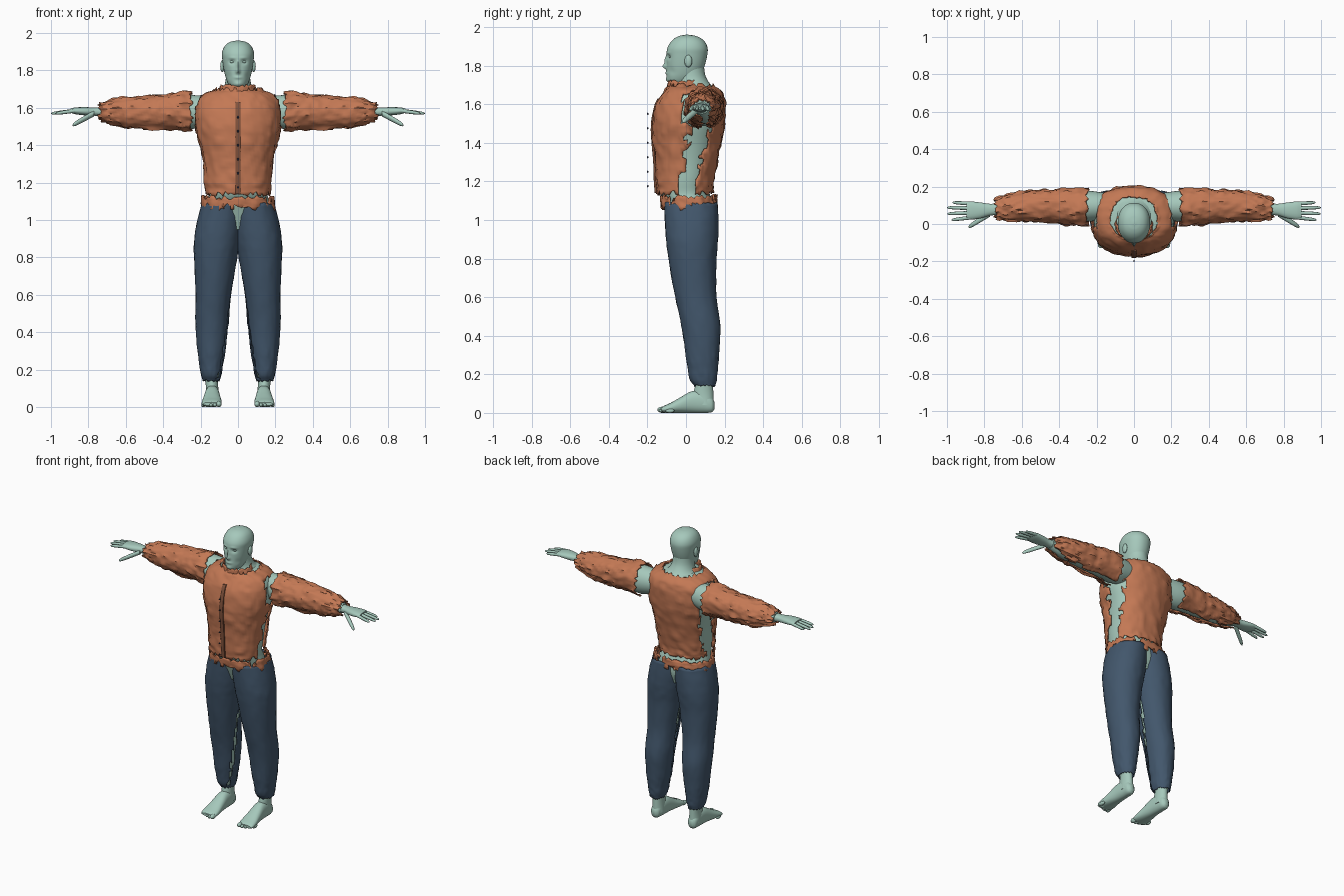
import bpy, bmesh, math, random
from mathutils import Vector, noise

random.seed(4)
if "Cube" in bpy.data.objects:
    bpy.data.objects.remove(bpy.data.objects["Cube"])


def material(name, r, g, b):
    m = bpy.data.materials.new(name)
    m.use_nodes = True
    m.diffuse_color = (r, g, b, 1)
    m.node_tree.nodes["Principled BSDF"].inputs["Base Color"].default_value = (r, g, b, 1)
    return m


SKIN = material("pale green skin", .38, .58, .50)
CLOTH = material("rust cloth", .55, .19, .09)
DENIM = material("slate blue denim", .055, .095, .15)
TRIM = material("dark brown trim", .22, .085, .045)
BUTTON = material("dark button", .03, .03, .06)


def finish(name, bm, mat, thick=0, mirror=False):
    mesh = bpy.data.meshes.new(name)
    bm.to_mesh(mesh)
    bm.free()
    mesh.materials.append(mat)
    ob = bpy.data.objects.new(name, mesh)
    bpy.context.collection.objects.link(ob)
    bpy.ops.object.select_all(action='DESELECT')
    ob.select_set(True)
    bpy.context.view_layer.objects.active = ob
    bpy.ops.object.shade_smooth_by_angle(angle=math.radians(50))
    if thick:
        mod = ob.modifiers.new("thickness", 'SOLIDIFY')
        mod.thickness, mod.offset = thick, -1
    if mirror:
        ob.modifiers.new("mirror", 'MIRROR')
    return ob


def smooth_keys(keys, sub):
    """Hermite interpolation of (t, u0, u1, v0, v1) stations."""
    def slope(i):
        a, b = keys[max(i - 1, 0)], keys[min(i + 1, len(keys) - 1)]
        return [(q - p) / (b[0] - a[0]) for p, q in zip(a, b)]
    out = []
    for i in range(len(keys) - 1):
        a, b, ma, mb = keys[i], keys[i + 1], slope(i), slope(i + 1)
        d = b[0] - a[0]
        for j in range(sub):
            s = j / sub
            h = s * s * (3 - 2 * s)
            out.append([p * (1 - h) + q * h + d * (m * s * (1 - s) ** 2 - k * s * s * (1 - s))
                        for p, q, m, k in zip(a, b, ma, mb)])
    return out + [list(keys[-1])]


def loft(name, keys, axis, mat, n=32, sub=4, power=2.0, cap=True, fold=0, cut=None,
         jag=0, thick=0, mirror=False, shape=None):
    """Skin elliptical sections along an axis, then fold, cut and tear the cloth."""
    bm = bmesh.new()
    ui, vi = [i for i in range(3) if i != axis]
    rings = []
    for t, u0, u1, v0, v1 in smooth_keys(keys, sub):
        ring = []
        for k in range(n):
            a = math.tau * k / n
            c, s = math.cos(a), math.sin(a)
            p = Vector((0, 0, 0))
            p[axis] = t
            du = math.copysign(abs(c) ** (2 / power), c)
            dv = math.copysign(abs(s) ** (2 / power), s)
            q = p.copy()
            q[axis] *= 2
            q[ui], q[vi] = du * .4, dv * .4
            w = fold * abs(noise.noise(q * 9))
            p[ui] = (u0 + u1) / 2 + du * ((u1 - u0) / 2 + w)
            p[vi] = (v0 + v1) / 2 + dv * ((v1 - v0) / 2 + w)
            if shape:
                shape(p)
            ring.append(bm.verts.new(p))
        rings.append(ring)
    for a, b in zip(rings, rings[1:]):
        for k in range(n):
            bm.faces.new((a[k], a[k - 1], b[k - 1], b[k]))
    if cap:
        bm.faces.new(rings[0])
        bm.faces.new(rings[-1])
    bmesh.ops.recalc_face_normals(bm, faces=bm.faces)
    if cut:
        gone = [f for f in bm.faces if cut(f.calc_center_median())]
        bmesh.ops.delete(bm, geom=gone, context='FACES')
    if jag:
        for v in bm.verts:
            if v.is_boundary:
                v.co[axis] += random.uniform(-jag, jag)
                v.co += v.normal * random.uniform(0, jag * .3)
    return finish(name, bm, mat, thick, mirror)


def ball(name, loc, size, mat, mirror=False):
    bm = bmesh.new()
    bmesh.ops.create_uvsphere(bm, u_segments=16, v_segments=10, radius=1)
    for v in bm.verts:
        v.co = Vector(loc) + v.co * Vector(size)
    return finish(name, bm, mat, mirror=mirror)


def sym(rows):
    return [(z, -w, w, f, b) for z, w, f, b in rows]


def inset(keys, d):
    return [(t, a + d, b - d, e + d, f - d) for t, a, b, e, f in keys]


def ragged(p):
    return noise.noise(p * 22)


# Jacket body: open at the sides and armholes, torn at the hem
jacket = sym([(1.14, .17, -.15, .135), (1.2, .177, -.155, .14), (1.3, .183, -.158, .16),
              (1.4, .2, -.167, .18), (1.5, .225, -.17, .197), (1.6, .225, -.15, .2),
              (1.65, .208, -.12, .19), (1.68, .17, -.1, .165), (1.695, .12, -.085, .14)])


def jacket_cut(p):
    if abs(p.x) > .1 and p.z < 1.5:
        return abs(p.y - .035 - .25 * (p.z - 1.3)) < .045 + .04 * ragged(p)
    return abs(p.x) > .198 and 1.48 < p.z < 1.68 and -.02 < p.y < .17


loft("jacket_body", jacket, 2, CLOTH, 72, 5, 2.3, False, .016, jacket_cut, .014, .006)
loft("jacket_collar", sym([(1.665, .115, -.092, .1), (1.69, .1, -.092, .08), (1.72, .088, -.09, .07)]),
     2, CLOTH, 48, 3, cap=False, fold=.012, jag=.007, thick=.008,
     cut=lambda p: p.y > .055 + .03 * ragged(p))

# Button strip follows the chest; the buttons stand clear of it
loft("button_strip", [(z, -.013, .013, f - .012, f) for z, _, _, f, _ in jacket[:6]] +
     [(1.63, -.013, .013, -.147, -.134)], 2, TRIM, 16, 3, 8)
for i in range(6):
    ball("button", (0, -.198, 1.175 + i * .075), (.006, .004, .006), BUTTON)

# Sleeves with a split lower seam
sleeve = [(.25, .0, .19, 1.475, 1.68), (.32, .0, .188, 1.485, 1.675), (.42, .01, .18, 1.487, 1.665),
          (.5, .015, .175, 1.49, 1.66), (.6, .018, .168, 1.5, 1.65), (.68, .022, .152, 1.515, 1.638),
          (.74, .035, .128, 1.54, 1.615)]
loft("sleeves", sleeve, 0, CLOTH, 48, 6, 2.1, False, .022, jag=.012, thick=.006, mirror=True,
     cut=lambda p: p.z < 1.56 and abs(p.y - .095) < .022 + .03 * ragged(p))

# Waistband, torn in front
loft("waistband", sym([(1.06, .193, -.125, .158), (1.09, .195, -.13, .16), (1.12, .188, -.13, .155)]),
     2, CLOTH, 72, 3, 2.2, False, .016, jag=.014, thick=.008,
     cut=lambda p: abs(p.x) < .03 and p.z < 1.085 or ragged(p) > .42)

# Trouser legs, with a narrow open inner seam
legs = [(.14, .1, .187, .045, .15), (.17, .09, .196, .022, .158), (.22, .083, .204, .012, .163),
        (.3, .068, .215, 0, .17), (.45, .052, .226, -.022, .177), (.6, .038, .226, -.055, .157),
        (.8, .006, .234, -.09, .157), (.9, -.012, .233, -.103, .165), (1.0, -.025, .217, -.11, .167),
        (1.09, -.025, .192, -.113, .162)]


def seam(p):
    inner = .06 - .1 * (p.z - .3)
    return .15 < p.z < .78 and p.x < inner + .06 and abs(p.y - .045) < .008 + .012 * ragged(p)


loft("trouser_legs", legs, 2, DENIM, 48, 5, 2.1, False, .005, seam, .006, .005, True)

# Body under the clothes
loft("torso", sym([(.95, .12, -.06, .12), (1.02, .165, -.085, .14), (1.1, .165, -.115, .135)]) +
     inset(jacket, .013), 2, SKIN, 48, 4, 2.2)
loft("leg", inset(legs[:-1], .013), 2, SKIN, 32, 3, mirror=True)
loft("arm", [(.12, .03, .16, 1.52, 1.655)] + inset(sleeve[:-1], .011) +
     [(.74, .045, .118, 1.55, 1.608)], 0, SKIN, 32, 3, mirror=True)
loft("neck", sym([(1.6, .14, -.05, .175), (1.67, .115, -.05, .16), (1.705, .08, -.045, .125),
                  (1.75, .066, -.045, .1), (1.82, .064, -.04, .092)]), 2, SKIN, 32, 4)

# Head, with the face pushed in and out of the front
face = [(0, 1.795, .010, .013, -.02), (0, 1.825, .008, .024, -.012), (0, 1.762, .02, .007, -.007),
        (0, 1.727, .018, .012, -.006)]
for side in (-1, 1):
    face += [(side * .032, 1.846, .016, .011, .012), (side * .03, 1.867, .02, .007, -.004),
             (side * .05, 1.77, .012, .02, .004)]


def sculpt(p):
    if p.y < 0:
        p.y += sum(d * math.exp(-((p.x - x) / sx) ** 2 - ((p.z - z) / sz) ** 2)
                   for x, z, sx, sz, d in face)


loft("head", sym([(1.705, .03, -.075, .02), (1.717, .045, -.094, .04), (1.74, .058, -.1, .065),
                  (1.77, .068, -.1, .085), (1.81, .077, -.1, .1), (1.86, .084, -.1, .111),
                  (1.89, .086, -.097, .112), (1.92, .077, -.081, .1), (1.942, .06, -.058, .077),
                  (1.955, .035, -.03, .046), (1.96, .006, -.001, .012)]),
     2, SKIN, 80, 6, 2.15, shape=sculpt)
ball("eyes", (.031, -.08, 1.846), (.013, .009, .007), SKIN, True)
ball("ears", (.084, .012, 1.823), (.011, .02, .032), SKIN, True)

# Hands, palms down, thumbs forward
loft("palm", [(.72, .048, .112, 1.553, 1.605), (.77, .045, .108, 1.558, 1.602),
              (.82, .03, .115, 1.56, 1.604), (.87, .024, .12, 1.566, 1.602),
              (.895, .03, .116, 1.573, 1.597)], 0, SKIN, 24, 4, 2.3, mirror=True)


def finger(name, start, end, r):
    keys = []
    for s, k in ((0, 1), (.4, .95), (.75, .85), (.94, .6), (1, .15)):
        x, y, z = Vector(start).lerp(Vector(end), s)
        keys.append((x, y - r * k, y + r * k, z - r * k, z + r * k))
    loft(name, keys, 0, SKIN, 12, 2, mirror=True)


for i, (tip, length) in enumerate(((.022, .975), (.055, .998), (.088, 1.0), (.115, .97))):
    finger("finger", (.86, .036 + i * .024, 1.586), (length, tip, 1.57), .0105)
finger("thumb", (.77, .055, 1.57), (.885, -.016, 1.507), .016)

# Feet
loft("ankle", [(.04, .1, .175, .05, .145), (.1, .105, .172, .04, .142), (.16, .108, .175, .05, .14),
               (.25, .105, .18, .04, .145)], 2, SKIN, 24, 4, mirror=True)
loft("foot", [(.148, .125, .152, .02, .055), (.135, .11, .168, .004, .08), (.09, .102, .174, 0, .11),
              (.03, .098, .178, 0, .112), (-.03, .092, .186, 0, .08), (-.08, .087, .193, 0, .052),
              (-.115, .09, .193, .002, .036), (-.128, .1, .185, .008, .026)],
     1, SKIN, 28, 4, 2.3, mirror=True)
for i in range(5):
    r = .016 if i == 0 else .0115
    ball("toe", (.102 + i * .021, -.124 + i * i * .0025, r), (r * .9, .024, r), SKIN, True)
